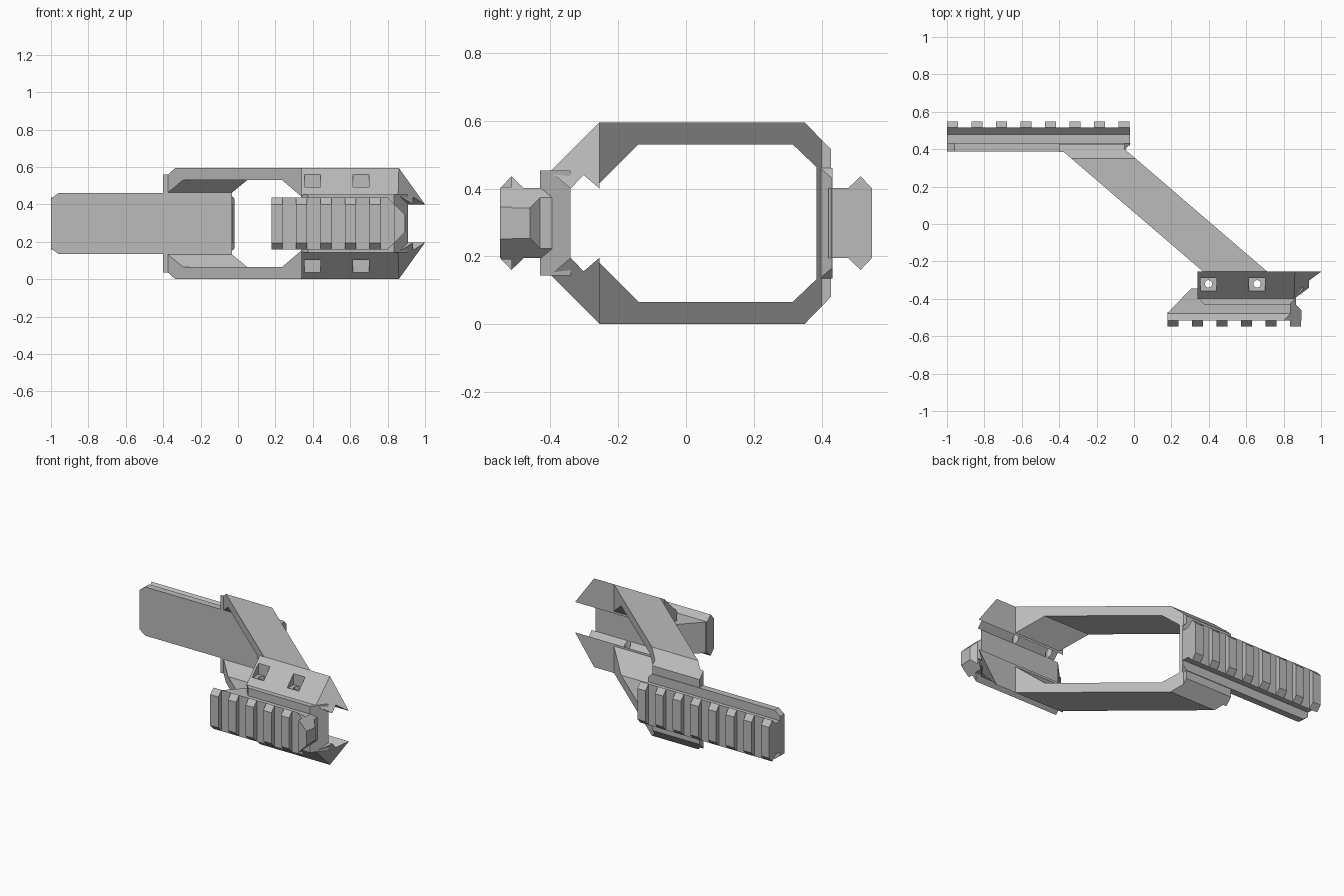
import bpy
import bmesh
from mathutils import Vector

MID = 0.298            # height of the horizontal symmetry plane
PITCH = 0.131          # spacing of the rail teeth

cube = bpy.data.objects.get("Cube")
if cube:
    bpy.data.objects.remove(cube, do_unlink=True)

grey = bpy.data.materials.new("matte grey")
grey.use_nodes = True
grey.diffuse_color = (0.5, 0.5, 0.5, 1)
grey.node_tree.nodes["Principled BSDF"].inputs["Base Color"].default_value = (0.5, 0.5, 0.5, 1)


def sym(half):
    """Close a half profile by reflecting its second coordinate."""
    return half + [(a, -b) for a, b in reversed(half)]


def trim(bm, point, normal):
    """Cut away everything on the normal side of a plane and cap the cut."""
    res = bmesh.ops.bisect_plane(bm, geom=bm.verts[:] + bm.edges[:] + bm.faces[:],
                                 plane_co=point, plane_no=Vector(normal), clear_outer=True)
    edges = [e for e in res["geom_cut"] if isinstance(e, bmesh.types.BMEdge)]
    if edges:
        bmesh.ops.holes_fill(bm, edges=edges, sides=0)


def prism(name, pts, axis, lo, hi, cuts=(), shear=0):
    """Extrude a profile along an axis; heights are measured from MID."""
    place = {"x": lambda p, t: (t - shear * p[0], p[0], p[1]),
             "y": lambda p, t: (p[0], t, p[1]),
             "z": lambda p, t: (p[0], p[1], t)}[axis]
    bm = bmesh.new()
    a, b = ([bm.verts.new(place(p, t)) for p in pts] for t in (lo, hi))
    bm.faces.new(a)
    bm.faces.new(b[::-1])
    for i in range(len(pts)):
        j = (i + 1) % len(pts)
        bm.faces.new((a[j], a[i], b[i], b[j]))
    for point, normal in cuts:
        trim(bm, point, normal)
    bmesh.ops.recalc_face_normals(bm, faces=bm.faces[:])
    mesh = bpy.data.meshes.new(name)
    bm.to_mesh(mesh)
    bm.free()
    mesh.materials.append(grey)
    obj = bpy.data.objects.new(name, mesh)
    obj.location.z = MID
    bpy.context.collection.objects.link(obj)
    return obj


def rail(name, side, x0, x1, count, cuts=()):
    """Rail head with a flared base and evenly spaced teeth."""
    prism(name + "_base", sym([(side * 0.47, 0.103), (side * 0.478, 0.103), (side * 0.515, 0.138)]),
          "x", x0, x1, cuts)
    tooth = sym([(side * 0.515, 0.138), (side * 0.548, 0.103)])
    for i in range(count):
        x = x0 + i * PITCH
        prism(f"{name}_tooth_{i + 1}", tooth, "x", x, x + 0.06, cuts)


# Slanted open frame joining the two rails
frame = sym([(-0.255, 0.297), (0.35, 0.297), (0.428, 0.217)])
frame += sym([(-0.255, 0.117), (-0.14, 0.232), (0.315, 0.232), (0.385, 0.165)])[::-1]
upper_outer, upper_inner = frame[:3], frame[6:][::-1][:4]
outline = upper_outer + [(y, -z) for y, z in reversed(upper_outer)]
outline += [(y, -z) for y, z in upper_inner] + upper_inner[::-1]
prism("slanted_frame", outline, "x", 0.073, 0.416,
      [((-0.4, 0, 0), (-1, 0, 0))], shear=1.165)

# Rear end wall, mounting plate and rail
prism("rear_end_wall", sym([(0.385, 0.261), (0.428, 0.217)]), "x", -0.4, -0.05)
prism("rear_plate", sym([(-1, 0.132), (-0.96, 0.163), (-0.05, 0.163), (-0.02, 0.133)]),
      "y", 0.387, 0.432, [((-0.02, 0.43, 0), (1, -0.85, 0))])
prism("rear_rail_neck", sym([(0.42, 0.103), (0.478, 0.103)]), "x", -1, -0.022)
rail("rear_rail", 1, -1, -0.022, 8)

# Front clamp jaws with a slanted end, screw pockets and through holes
jaw_profile = [(-0.255, 0.297), (-0.4, 0.152), (-0.34, 0.102), (-0.302, 0.142), (-0.255, 0.102)]
jaw = prism("clamp_jaws", jaw_profile, "x", 0.34, 1.1,
            [((0.86, -0.255, 0.297), (1, -0.745, 0.718))])
for x in (0.398, 0.658):
    pocket = prism("pocket_cutter", [(x - 0.043, -0.358), (x + 0.043, -0.358),
                                     (x + 0.043, -0.29), (x - 0.043, -0.29)], "z", 0.188, 0.4)
    bpy.ops.mesh.primitive_cylinder_add(vertices=16, radius=0.02, depth=0.5,
                                        location=(x, -0.32, MID + 0.2))
    hole = bpy.context.object
    hole.name = "screw_hole_cutter"
    for cutter in (pocket, hole):
        cutter.hide_render = True
        cut = jaw.modifiers.new("cut", "BOOLEAN")
        cut.operation = "DIFFERENCE"
        cut.solver = "EXACT"
        cut.object = cutter
        bpy.context.view_layer.objects.active = jaw
        bpy.ops.object.modifier_apply(modifier=cut.name)
        bpy.data.objects.remove(cutter, do_unlink=True)
mirror = jaw.modifiers.new("mirror", "MIRROR")
mirror.use_axis = (False, False, True)

# Front plate between the jaws
prism("front_plate", [(0.34, -0.39), (0.375, -0.43), (0.835, -0.43), (0.91, -0.341), (0.34, -0.341)],
      "z", -0.155, 0.155)

# Front rail with chamfered end and its supporting neck
end_cuts = [((0.94, 0, 0), (1, 0, 1)), ((0.94, 0, 0), (1, 0, -1))]
prism("front_rail_neck", [(0.34, -0.345), (0.305, -0.345), (0.178, -0.478), (0.895, -0.478),
                          (0.895, -0.46), (0.865, -0.43), (0.865, -0.385), (0.34, -0.385)],
      "z", -0.103, 0.103, end_cuts)
rail("front_rail", -1, 0.178, 0.895, 6, end_cuts)
